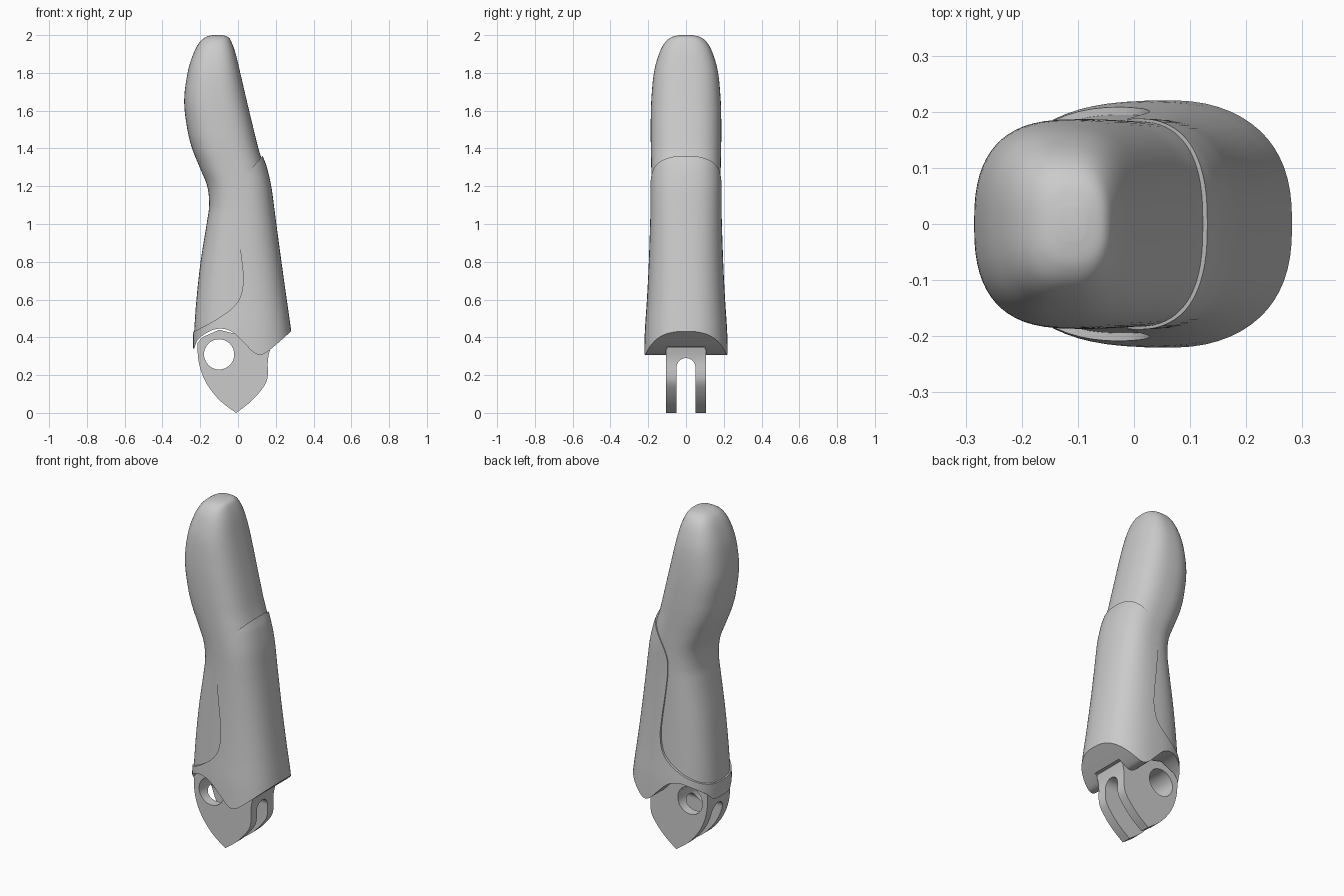
import bpy, bmesh, math

if "Cube" in bpy.data.objects:
    bpy.data.objects.remove(bpy.data.objects["Cube"])


def spline(rows, n=6):
    """Catmull-Rom refinement of a list of tuples."""
    out = []
    for i in range(len(rows) - 1):
        p0, p1, p2 = rows[max(i - 1, 0)], rows[i], rows[i + 1]
        p3 = rows[min(i + 2, len(rows) - 1)]
        for k in range(n):
            t = k / n
            out.append(tuple(0.5 * (2 * b + (c - a) * t + (2 * a - 5 * b + 4 * c - d) * t * t
                             + (3 * b - a - 3 * c + d) * t ** 3)
                             for a, b, c, d in zip(p0, p1, p2, p3)))
    return out + [tuple(rows[-1])]


def new_object(name, bm):
    bmesh.ops.recalc_face_normals(bm, faces=bm.faces)
    me = bpy.data.meshes.new(name)
    bm.to_mesh(me)
    bm.free()
    ob = bpy.data.objects.new(name, me)
    bpy.context.collection.objects.link(ob)
    return ob


def loft(name, rows, sides=64, power=2.6):
    """Rounded sections stacked in z; each row is z, x min, x max, half depth."""
    bm = bmesh.new()
    rings = []
    for z, x0, x1, hy in spline(rows):
        ring = []
        for i in range(sides):
            a = 2 * math.pi * i / sides
            c, s = math.cos(a), math.sin(a)
            px = math.copysign(abs(c) ** (2 / power), c)
            py = math.copysign(abs(s) ** (2 / power), s)
            ring.append(bm.verts.new(((x0 + x1) / 2 + px * (x1 - x0) / 2, py * hy, z)))
        rings.append(ring)
    for a, b in zip(rings, rings[1:]):
        for i in range(sides):
            j = (i + 1) % sides
            bm.faces.new((a[i], a[j], b[j], b[i]))
    bm.faces.new(rings[0])
    bm.faces.new(rings[-1])
    return new_object(name, bm)


def prism(name, outline, half, axis='y'):
    """Outline in the front (x, z) or side (y, z) plane, extruded both ways."""
    bm = bmesh.new()
    place = (lambda u, z, d: (u, d, z)) if axis == 'y' else (lambda u, z, d: (d, u, z))
    a = [bm.verts.new(place(u, z, -half)) for u, z in outline]
    b = [bm.verts.new(place(u, z, half)) for u, z in outline]
    bm.faces.new(a)
    bm.faces.new(b)
    for i in range(len(a)):
        j = (i + 1) % len(a)
        bm.faces.new((a[i], a[j], b[j], b[i]))
    return new_object(name, bm)


def arc(cx, cz, r, start, end, n):
    return [(cx + r * math.cos(math.radians(start + (end - start) * i / n)),
             cz + r * math.sin(math.radians(start + (end - start) * i / n))) for i in range(n + 1)]


def cut(ob, tool, operation='DIFFERENCE'):
    tool.hide_render = True
    mod = ob.modifiers.new("cut", 'BOOLEAN')
    mod.operation, mod.object, mod.solver = operation, tool, 'EXACT'
    bpy.context.view_layer.objects.active = ob
    bpy.ops.object.modifier_apply(modifier=mod.name)


# finger-shaped body
body = loft("finger_body", [
    (0.30, -.236, .270, .205), (0.43, -.232, .262, .200), (0.60, -.220, .242, .194),
    (0.80, -.198, .215, .188), (1.00, -.166, .190, .184), (1.10, -.153, .175, .183),
    (1.20, -.163, .158, .183), (1.30, -.203, .138, .184), (1.40, -.243, .108, .186),
    (1.50, -.268, .083, .187), (1.65, -.285, .047, .184), (1.80, -.267, .012, .170),
    (1.90, -.237, -.012, .143), (1.96, -.205, -.033, .112), (1.99, -.170, -.052, .075),
    (2.00, -.135, -.085, .030)])

# outer shell, slightly proud of the body
shell = loft("outer_shell", [
    (0.20, -.238, .308, .225), (0.43, -.238, .282, .218), (0.60, -.226, .258, .207),
    (0.80, -.204, .230, .197), (1.00, -.172, .203, .190), (1.10, -.159, .190, .188),
    (1.20, -.169, .176, .188), (1.30, -.209, .153, .188), (1.36, -.232, .131, .188),
    (1.45, -.260, .100, .188)], power=2.5)

# region of the shell: seam curve above, wavy edge below
seam = spline([(.16, 1.392), (.13, 1.36), (.05, 1.265), (0, 1.175), (-.012, 1.09), (.002, .94),
               (.02, .80), (.027, .69), (0, .59), (-.09, .51), (-.235, .43), (-.30, .40)])
wave = spline([(-.232, .34), (-.21, .39), (-.15, .432), (-.09, .446), (-.03, .428), (.03, .373),
               (.08, .323), (.12, .308), (.17, .335), (.285, .435), (.34, .485)])
region = prism("shell_region", seam + [(-.30, .34)] + wave + [(.40, .54), (.40, 1.40)], .4)
lower = prism("lower_cut", seam[6:] + [(-.30, .1), (.45, .1), (.45, 1.36)], .4)
cut(shell, region, 'INTERSECT')
cut(body, lower)

# notch under the shell that receives the lugs
notch = prism("lug_notch", [(-.19, .20), (.40, .20), (.40, .35), (-.19, .35)], .10)
cut(shell, notch)

# twin hinge lugs with pivot hole and arched slot
left = spline([(-.215, .37), (-.21, .28), (-.188, .20), (-.15, .13), (-.09, .06), (-.01, 0)], 4)
right = spline([(-.01, 0), (.06, .053), (.12, .117), (.155, .18), (.158, .28), (.172, .345)], 4)
lugs = prism("hinge_lugs", left + right[1:] + [(.14, .40), (-.02, .42), (-.10, .44), (-.19, .40)], .105)
cut(lugs, prism("pivot_hole", arc(-.10, .31, .08, 0, 360, 40)[:-1], .3))
cut(lugs, prism("lug_slot", arc(0, .24, .05, 0, 180, 16) + [(-.05, -.1), (.05, -.1)], .4, 'x'))

for tool in ("shell_region", "lower_cut", "lug_notch", "pivot_hole", "lug_slot"):
    bpy.data.objects.remove(bpy.data.objects[tool])

bpy.ops.object.select_all(action='DESELECT')
for ob in (body, shell, lugs):
    ob.select_set(True)
bpy.context.view_layer.objects.active = body
bpy.ops.object.shade_smooth_by_angle(angle=math.radians(32))
